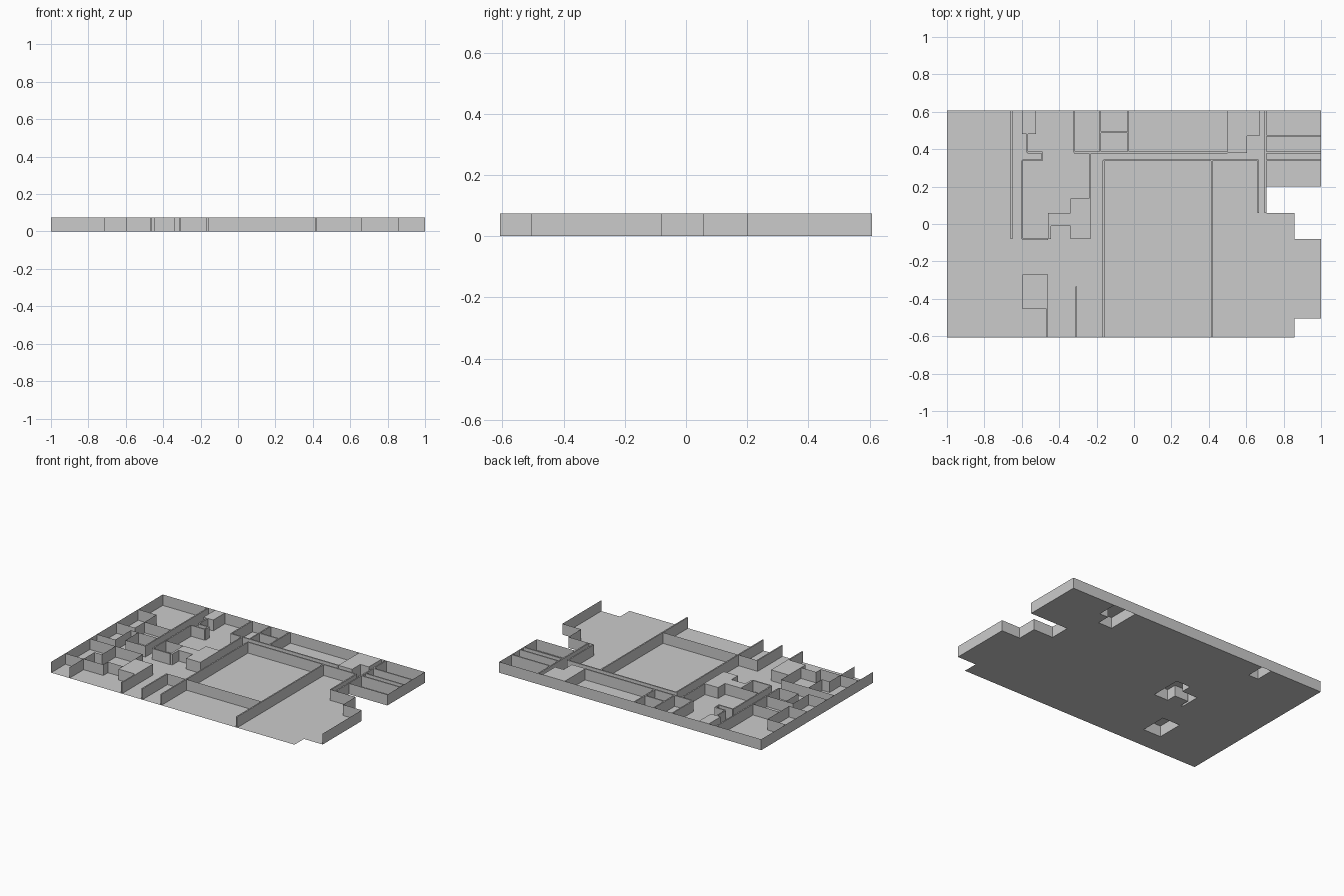
import bpy, bmesh

if "Cube" in bpy.data.objects:
    bpy.data.objects.remove(bpy.data.objects["Cube"])

H = 0.075      # wall height
T = 0.009      # thickness of the main partitions


def finish(name, bm):
    mesh = bpy.data.meshes.new(name)
    bm.to_mesh(mesh)
    bm.free()
    obj = bpy.data.objects.new(name, mesh)
    bpy.context.collection.objects.link(obj)
    return obj


def add_sheet_walls(bm, path):
    """Vertical single-sheet walls along a polyline."""
    for (x0, y0), (x1, y1) in zip(path, path[1:]):
        bm.faces.new([bm.verts.new(p) for p in
                      ((x0, y0, 0), (x1, y1, 0), (x1, y1, H), (x0, y0, H))])


def sheet_walls(name, *paths):
    bm = bmesh.new()
    for path in paths:
        add_sheet_walls(bm, path)
    bmesh.ops.remove_doubles(bm, verts=bm.verts, dist=1e-5)
    return finish(name, bm)


def thick_walls(name, *paths):
    """Box walls of thickness T along axis-aligned polylines."""
    bm = bmesh.new()
    for path in paths:
        for (x0, y0), (x1, y1) in zip(path, path[1:]):
            sx = abs(x1 - x0) or T
            sy = abs(y1 - y0) or T
            made = bmesh.ops.create_cube(bm, size=1)["verts"]
            bmesh.ops.scale(bm, vec=(sx, sy, H), verts=made)
            bmesh.ops.translate(bm, vec=((x0 + x1) / 2, (y0 + y1) / 2, H / 2), verts=made)
    return finish(name, bm)


def raised_block(name, outline):
    """Solid-looking block, open underneath."""
    bm = bmesh.new()
    face = bm.faces.new([bm.verts.new((x, y, H)) for x, y in outline])
    face.normal_update()
    if face.normal.z < 0:
        face.normal_flip()
    add_sheet_walls(bm, outline + outline[:1])
    bmesh.ops.remove_doubles(bm, verts=bm.verts, dist=1e-5)
    bmesh.ops.recalc_face_normals(bm, faces=bm.faces)
    return finish(name, bm)


# Block footprints
corner_block = [(-.6, .608), (-.6, .48), (-.525, .48), (-.525, .608)]
east_block = [(.5, .608), (.5, .38), (.605, .38), (.605, .47), (.67, .47), (.67, .608)]
centre_block = [(-.46, .06), (-.34, .06), (-.34, .135), (-.232, .135), (-.232, -.08),
                (-.34, -.08), (-.34, -.01), (-.445, -.01), (-.445, -.08), (-.46, -.08)]
south_block = [(-.595, -.27), (-.46, -.27), (-.46, -.455), (-.595, -.455)]

# Floor sheet with openings beneath the blocks
outer = ([(-1, -.608), (-1, .608)] + corner_block + east_block +
         [(1, .608), (1, .2), (.705, .2), (.705, .058), (.857, .058),
          (.857, -.08), (1, -.08), (1, -.505), (.857, -.505), (.857, -.608)])
bm = bmesh.new()
edges = []
for loop in (outer, centre_block, south_block):
    vs = [bm.verts.new((x, y, 0)) for x, y in loop]
    edges += [bm.edges.new((vs[i - 1], vs[i])) for i in range(len(vs))]
bmesh.ops.triangle_fill(bm, use_beauty=True, use_dissolve=False, edges=edges, normal=(0, 0, 1))
finish("floor", bm)

# Raised blocks
raised_block("corner_block", corner_block)
raised_block("east_block", east_block)
raised_block("centre_block", centre_block)
raised_block("south_block", south_block)

# Outside walls (the front side stays open)
sheet_walls("outer_walls",
            [(-1, -.608), (-1, .608), (1, .608), (1, .2), (.705, .2), (.705, .058),
             (.857, .058), (.857, -.08), (1, -.08), (1, -.505)])

# Large hall and the corridor around it
thick_walls("hall_walls",
            [(-.163, -.608), (-.163, .34), (.415, .34), (.665, .34), (.665, .058)],
            [(.415, .34), (.415, -.608)],
            [(-.308, -.608), (-.308, -.335)])
sheet_walls("hall_partition", [(-.308, -.335), (.415, -.335)],
            [(.665, .058), (.705, .058)])

# Rooms along the back
thick_walls("back_room_walls",
            [(-.32, .608), (-.32, .382), (.5, .382)],
            [(-.18, .608), (-.18, .382)], [(-.03, .608), (-.03, .382)],
            [(-.18, .49), (-.03, .49)],
            [(-.235, .382), (-.235, .135)])

# Narrow rooms on the east side
thick_walls("east_room_walls",
            [(.703, .608), (.703, .058)],
            *[[(.703, y), (1, y)] for y in (.472, .382, .34)])

# West corridor
thick_walls("west_corridor_walls",
            [(-.655, .608), (-.655, -.08)],
            [(-.57, .48), (-.57, .382), (-.49, .382), (-.49, .34), (-.597, .34), (-.597, -.08)],
            [(-.597, -.08), (-.46, -.08)])
sheet_walls("west_corridor_partition", [(-.597, .06), (-.46, .06)])

# Small rooms along the west side
sheet_walls("west_room_walls",
            [(-1, .34), (-.86, .34), (-.86, .105), (-1, .105)],
            [(-.86, .21), (-.655, .21)],
            [(-.655, .06), (-.86, .06), (-.86, -.11), (-1, -.11)],
            [(-.803, .06), (-.803, -.08), (-.655, -.08)])

# Small rooms in the south west
sheet_walls("south_west_room_walls",
            [(-1, -.188), (-.595, -.188), (-.595, -.27)],
            [(-.803, -.188), (-.803, -.337), (-.86, -.337), (-.86, -.608)],
            [(-1, -.455), (-.71, -.455), (-.71, -.405), (-.595, -.405)])
thick_walls("south_wall", [(-.464, -.455), (-.464, -.608)])
